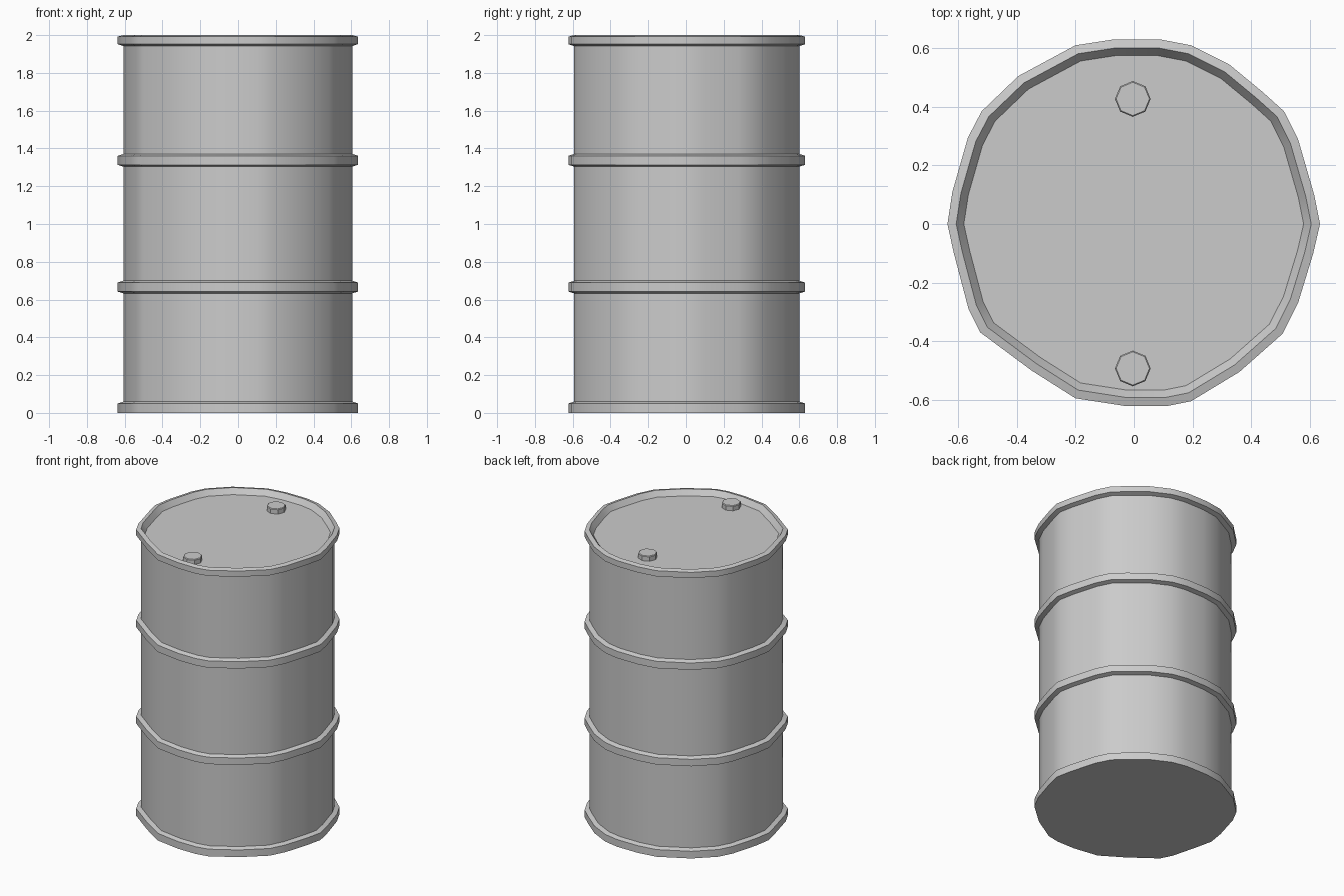
import bpy, bmesh, math

if "Cube" in bpy.data.objects:
    bpy.data.objects.remove(bpy.data.objects["Cube"])

# Slightly dented outline of the drum at its widest
OUTLINE = [
    (0.635, 0.0), (0.615, 0.10), (0.56, 0.29), (0.512, 0.385), (0.44, 0.45),
    (0.325, 0.545), (0.195, 0.61), (0.09, 0.63), (-0.07, 0.63), (-0.2, 0.61),
    (-0.395, 0.505), (-0.52, 0.385), (-0.567, 0.295), (-0.62, 0.11), (-0.637, 0.0),
    (-0.615, -0.10), (-0.565, -0.29), (-0.525, -0.37), (-0.35, -0.50),
    (-0.2, -0.595), (-0.025, -0.622), (0.11, -0.622), (0.195, -0.605),
    (0.36, -0.505), (0.507, -0.375), (0.56, -0.27), (0.612, -0.10),
]
WALL, LID, LID_Z = 0.953, 0.912, 1.963


def loft(name, outline, profile, offset=(0, 0)):
    """Stack scaled copies of an outline at given heights and cap both ends."""
    bm = bmesh.new()
    rings = [[bm.verts.new((x * s + offset[0], y * s + offset[1], z))
              for x, y in outline] for s, z in profile]
    n = len(outline)
    for a, b in zip(rings, rings[1:]):
        for i in range(n):
            j = (i + 1) % n
            bm.faces.new((a[i], a[j], b[j], b[i]))
    bm.faces.new(rings[0][::-1])
    bm.faces.new(rings[-1])
    bmesh.ops.recalc_face_normals(bm, faces=bm.faces)
    mesh = bpy.data.meshes.new(name)
    bm.to_mesh(mesh)
    bm.free()
    obj = bpy.data.objects.new(name, mesh)
    bpy.context.collection.objects.link(obj)
    return obj


# Drum: bottom hoop, two rolling hoops, top rim and recessed lid
profile = [(1.0, 0.0), (1.0, 0.05), (WALL, 0.06)]
for z in (0.667, 1.338):
    profile += [(WALL, z - 0.034), (1.0, z - 0.025),
                (1.0, z + 0.023), (WALL, z + 0.033)]
profile += [(WALL, 1.942), (1.0, 1.952), (1.0, 1.992), (WALL, 2.0), (LID, LID_Z)]
drum = loft("drum", OUTLINE, profile)

bpy.context.view_layer.objects.active = drum
drum.select_set(True)
bpy.ops.object.shade_smooth_by_angle(angle=math.radians(30))

# Two octagonal bungs on the lid
octagon = [(0.061 * math.cos(k * math.pi / 4), 0.061 * math.sin(k * math.pi / 4))
           for k in range(8)]
for name, y in (("back_bung", 0.427), ("front_bung", -0.493)):
    loft(name, octagon, [(1.0, LID_Z - 0.005), (1.0, 1.993), (0.93, 1.998)],
         (-0.004, y))
